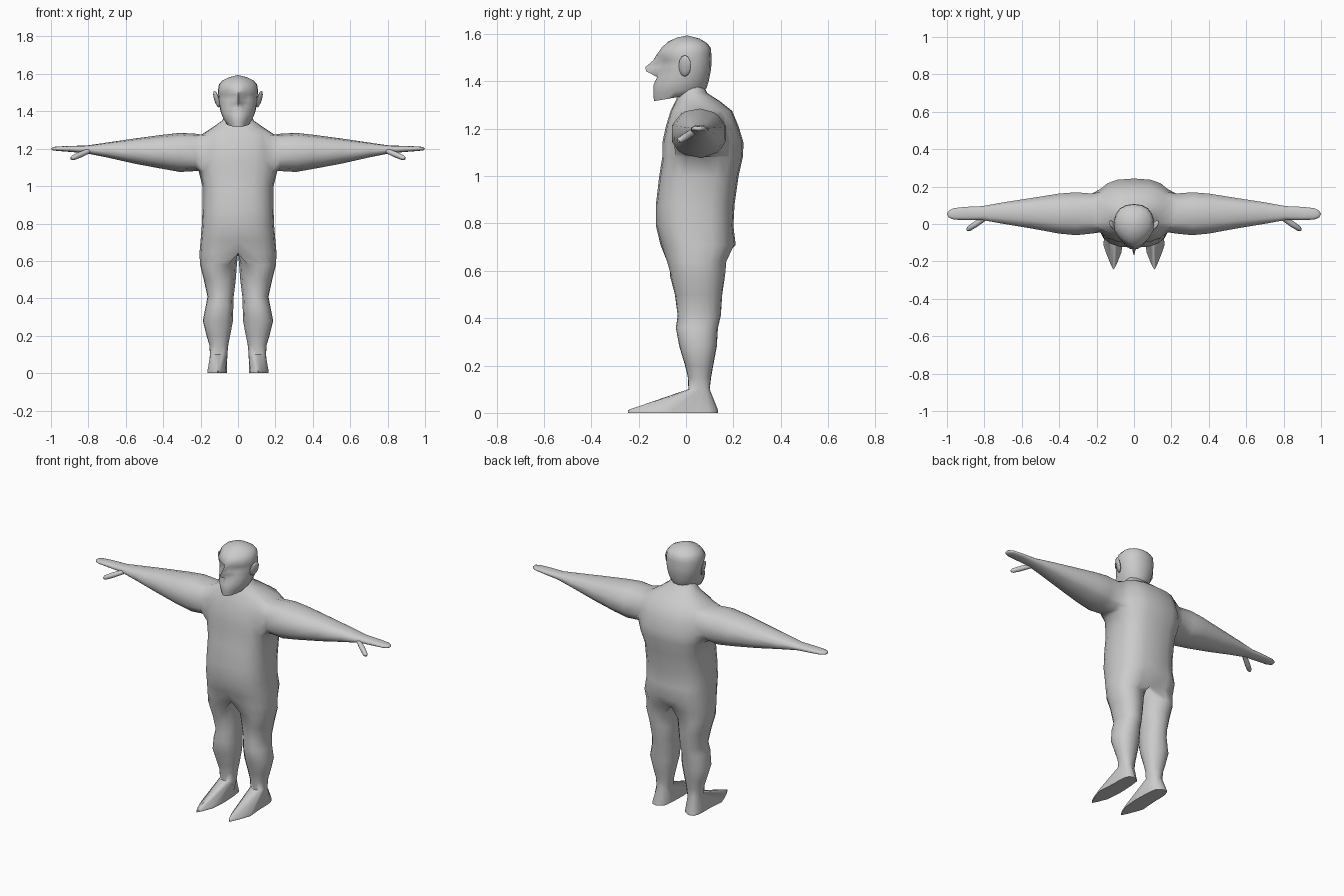
import bpy, bmesh, math
from mathutils import Vector

if "Cube" in bpy.data.objects:
    bpy.data.objects.remove(bpy.data.objects["Cube"])

skin = bpy.data.materials.new("plain grey")
skin.diffuse_color = (0.6, 0.6, 0.6, 1)
skin.use_nodes = True
skin.node_tree.nodes["Principled BSDF"].inputs["Base Color"].default_value = skin.diffuse_color


def finish(name, bm, mirror=True, angle=60):
    bmesh.ops.recalc_face_normals(bm, faces=bm.faces[:])
    me = bpy.data.meshes.new(name)
    bm.to_mesh(me)
    bm.free()
    ob = bpy.data.objects.new(name, me)
    bpy.context.collection.objects.link(ob)
    me.materials.append(skin)
    bpy.context.view_layer.objects.active = ob
    ob.select_set(True)
    if mirror:
        mod = ob.modifiers.new("mirror", 'MIRROR')
        mod.merge_threshold = 0.0005
        bpy.ops.object.modifier_apply(modifier="mirror")
    bpy.ops.object.shade_smooth_by_angle(angle=math.radians(angle))
    ob.select_set(False)
    return ob


def spow(v, n):
    return math.copysign(abs(v) ** (2 / n), v) if abs(v) > 1e-6 else 0.0


def bridge(bm, a, b, closed=True, skip=()):
    n = len(a)
    for i in range(n if closed else n - 1):
        if i not in skip:
            j = (i + 1) % n
            bm.faces.new((a[i], a[j], b[j], b[i]))


def interp(x, table):
    for (x0, y0), (x1, y1) in zip(table, table[1:]):
        if x <= x1:
            return y0 + (y1 - y0) * max(0, x - x0) / (x1 - x0)
    return table[-1][1]


# ---- body: right half as one skin, then mirrored ----
bm = bmesh.new()
ARC = [math.radians(-90 + 18 * i) for i in range(11)]
INNER = [math.radians(90 + 30 * i) for i in range(1, 6)]

# torso half rings: z, front y, back y, half width
TORSO = [(1.39, -0.02, 0.07, 0.065), (1.35, -0.03, 0.09, 0.085),
         (1.315, -0.045, 0.145, 0.135), (1.275, -0.065, 0.195, 0.195),
         (1.21, -0.085, 0.222, 0.205), (1.14, -0.10, 0.243, 0.21),
         (1.08, -0.10, 0.24, 0.21), (1.0, -0.113, 0.222, 0.19),
         (0.88, -0.127, 0.205, 0.19), (0.79, -0.127, 0.2, 0.193),
         (0.71, -0.108, 0.21, 0.2), (0.64, -0.085, 0.175, 0.206)]
rings = []
for z, f, b, w in TORSO:
    c, d = (f + b) / 2, (b - f) / 2
    n = 2.7 if z < 1.3 else 2.2
    rings.append([bm.verts.new((w * spow(math.cos(t), n), c + d * spow(math.sin(t), n), z))
                  for t in ARC])
rings[-1][10].co.y -= 0.03          # cleft at the seat
rings[-1][0].co.y += 0.02
for i in range(len(rings) - 1):
    bridge(bm, rings[i], rings[i + 1], False, (3, 4, 5, 6) if 3 <= i <= 5 else ())

# arm grows out of the opening left in the torso side
R = rings
hole = R[3][3:8] + [R[4][7], R[5][7]] + R[6][3:8][::-1] + [R[5][3], R[4][3]]
angs = [math.atan2(v.co.z - 1.178, v.co.y - 0.06) for v in hole]
# x, centre y, half depth, centre z, half height
ARM = [(0.225, 0.055, 0.112, 1.18, 0.1), (0.31, 0.054, 0.12, 1.18, 0.105),
       (0.40, 0.055, 0.112, 1.183, 0.092), (0.55, 0.057, 0.085, 1.187, 0.068),
       (0.70, 0.058, 0.06, 1.193, 0.04), (0.81, 0.058, 0.039, 1.196, 0.021),
       (0.90, 0.056, 0.037, 1.199, 0.016), (0.965, 0.054, 0.032, 1.2, 0.012),
       (0.99, 0.053, 0.019, 1.2, 0.009)]
prev = hole
for x, cy, ry, cz, rz in ARM:
    cur = [bm.verts.new((x, cy + ry * math.cos(a), cz + rz * math.sin(a))) for a in angs]
    bridge(bm, prev, cur)
    prev = cur
tip = bm.verts.new((1.0, 0.053, 1.2))
for i in range(len(prev)):
    bm.faces.new((prev[i], prev[(i + 1) % len(prev)], tip))

# leg: outer arc continues the torso, inner arc starts at the crotch line
hip = rings[-1]
yb, yf = hip[10].co.y, hip[0].co.y
prev = hip + [bm.verts.new((0, yb + (yf - yb) * k / 6, 0.64)) for k in range(1, 6)]
# z, front y, back y, inner x, outer x
LEG = [(0.58, -0.068, 0.165, 0.006, 0.203), (0.5, -0.047, 0.153, 0.012, 0.183),
       (0.41, -0.035, 0.147, 0.023, 0.163), (0.36, -0.043, 0.135, 0.025, 0.172),
       (0.28, -0.028, 0.13, 0.027, 0.188), (0.2, -0.004, 0.115, 0.042, 0.168),
       (0.15, 0.008, 0.106, 0.052, 0.153), (0.1, 0.01, 0.1, 0.057, 0.15)]
for z, f, b, x0, x1 in LEG:
    c, d, xc, w = (f + b) / 2, (b - f) / 2, (x0 + x1) / 2, (x1 - x0) / 2
    cur = [bm.verts.new((xc + w * spow(math.cos(t), 2.2), c + d * spow(math.sin(t), 2.2), z))
           for t in ARC + INNER]
    bridge(bm, prev, cur)
    prev = cur

# foot: pointed sole outline
SOLE = [(-0.245, 0.0), (-0.22, 0.015), (-0.12, 0.055), (0.0, 0.046), (0.09, 0.048), (0.135, 0.03)]
for z in (0.012, 0.0):
    cur = []
    for t in ARC + INNER:
        y = -0.055 + 0.19 * math.sin(t)
        side = spow(math.cos(t), 30)
        cur.append(bm.verts.new((0.109 + interp(y, SOLE) * side, y, z)))
    bridge(bm, prev, cur)
    prev = cur
bm.faces.new(prev)
finish("body", bm)

# ---- head: stacked rings with a narrowed face ----
bm = bmesh.new()
# front z, back z, front y, back y, half width, front centre offset
HEAD = [(1.316, 1.352, -0.135, 0.075, 0.062, 0), (1.345, 1.375, -0.138, 0.088, 0.08, 0),
        (1.385, 1.405, -0.137, 0.097, 0.094, 0), (1.418, 1.43, -0.122, 0.102, 0.1, 0),
        (1.442, 1.452, -0.118, 0.106, 0.104, -0.05), (1.46, 1.47, -0.114, 0.107, 0.106, -0.058),
        (1.488, 1.495, -0.108, 0.107, 0.108, -0.03), (1.51, 1.515, -0.126, 0.107, 0.109, 0),
        (1.545, 1.543, -0.1, 0.104, 0.103, 0), (1.568, 1.562, -0.074, 0.088, 0.085, 0),
        (1.584, 1.58, -0.04, 0.058, 0.05, 0)]
N = 18
prev = first = None
for zf, zb, f, b, w, nose in HEAD:
    c, d = (f + b) / 2, (b - f) / 2
    cur = []
    for i in range(N):
        t = 2 * math.pi * i / N - math.pi / 2
        s = spow(math.sin(t), 2.3)
        x = w * spow(math.cos(t), 2.3) * (1 - 0.35 * max(0, -s) ** 1.5)
        y = c + d * s + (nose if i == 0 else 0)
        if nose and i in (1, N - 1):         # slim nose sides
            x *= 0.5
            y += nose * 0.12
        cur.append(bm.verts.new((x, y, zf + (zb - zf) * (s + 1) / 2)))
    if prev:
        bridge(bm, prev, cur)
    first = first or cur
    prev = cur
for ring, co in ((first, (0, -0.02, 1.337)), (prev, (0, 0.005, 1.594))):
    apex = bm.verts.new(co)
    for i in range(N):
        bm.faces.new((ring[i], ring[(i + 1) % N], apex))
finish("head", bm, False)

# ---- ears ----
bm = bmesh.new()
bmesh.ops.create_uvsphere(bm, u_segments=10, v_segments=6, radius=1)
for v in bm.verts:
    x, y, z = v.co
    v.co = (0.114 + 0.011 * x + 0.012 * z + 0.01 * y, -0.005 + 0.026 * y, 1.465 + 0.045 * z)
finish("ears", bm)

# ---- thumbs: tapered capsule along a short line ----
bm = bmesh.new()
a, b = Vector((0.8, 0.03, 1.187)), Vector((0.893, -0.032, 1.147))
axis = (b - a).normalized()
u = axis.cross(Vector((0, 0, 1))).normalized()
v = axis.cross(u)
prev = None
for k, r in ((0, 0.014), (0.5, 0.016), (0.88, 0.014), (1, 0.006)):
    cur = [bm.verts.new(a.lerp(b, k) + r * (u * math.cos(t) + v * math.sin(t)))
           for t in (2 * math.pi * i / 8 for i in range(8))]
    if prev:
        bridge(bm, prev, cur)
    else:
        bm.faces.new(cur)
    prev = cur
bm.faces.new(prev)
finish("thumbs", bm)
